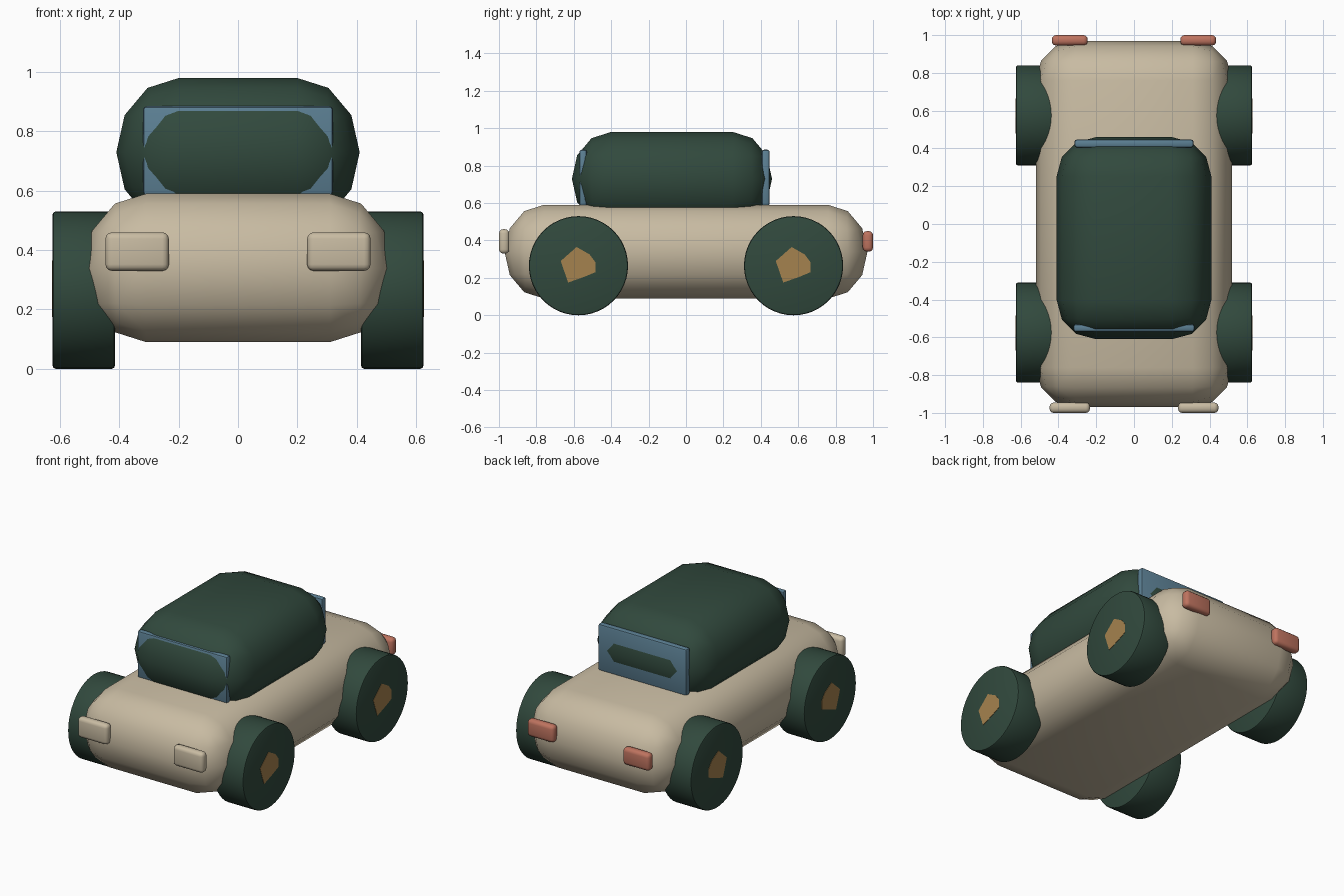
import bpy, bmesh, math
from mathutils import Matrix

if "Cube" in bpy.data.objects:
    bpy.data.objects.remove(bpy.data.objects["Cube"])


def material(name, rgb):
    m = bpy.data.materials.new(name)
    lin = [((c / 255 + 0.055) / 1.055) ** 2.4 for c in rgb]
    m.diffuse_color = (*lin, 1)
    m.use_nodes = True
    m.node_tree.nodes["Principled BSDF"].inputs["Base Color"].default_value = m.diffuse_color
    return m


BEIGE = material("beige paint", (200, 187, 162))
GREEN = material("dark green", (49, 73, 61))
BLUE = material("blue glass", (92, 128, 148))
RED = material("tail red", (190, 115, 95))
GOLD = material("hub gold", (165, 130, 78))


def finish(name, bm, mat, angle=40):
    bmesh.ops.recalc_face_normals(bm, faces=bm.faces[:])
    me = bpy.data.meshes.new(name)
    bm.to_mesh(me)
    bm.free()
    me.materials.append(mat)
    ob = bpy.data.objects.new(name, me)
    bpy.context.collection.objects.link(ob)
    bpy.ops.object.select_all(action='DESELECT')
    ob.select_set(True)
    bpy.context.view_layer.objects.active = ob
    bpy.ops.object.shade_smooth_by_angle(angle=math.radians(angle))
    return ob


def rounded_box(name, mat, lo, hi, radius, segments=3, z_stretch=1.0):
    """Box from lo to hi with rounded edges; z_stretch makes the rounding taller."""
    size = [b - a for a, b in zip(lo, hi)]
    mid = [(a + b) / 2 for a, b in zip(lo, hi)]
    bm = bmesh.new()
    bmesh.ops.create_cube(bm, size=1)
    bmesh.ops.scale(bm, verts=bm.verts, vec=(size[0], size[1], size[2] / z_stretch))
    bmesh.ops.bevel(bm, geom=bm.edges[:], offset=radius, segments=segments,
                    profile=0.5, affect='EDGES')
    bmesh.ops.scale(bm, verts=bm.verts, vec=(1, 1, z_stretch))
    bmesh.ops.translate(bm, verts=bm.verts, vec=mid)
    bmesh.ops.remove_doubles(bm, verts=bm.verts, dist=0.002)
    return finish(name, bm, mat)


def wheel(name, side, y):
    bm = bmesh.new()
    bmesh.ops.create_cone(bm, cap_ends=True, segments=48, radius1=0.265,
                          radius2=0.265, depth=0.21)
    rims = [e for e in bm.edges if any(len(f.verts) > 4 for f in e.link_faces)]
    bmesh.ops.bevel(bm, geom=rims, offset=0.01, segments=2, profile=0.5, affect='EDGES')
    bmesh.ops.rotate(bm, verts=bm.verts, matrix=Matrix.Rotation(math.pi / 2, 3, 'Y'))
    bmesh.ops.translate(bm, verts=bm.verts, vec=(side * 0.52, y, 0.265))
    finish(name, bm, GREEN)


def hub(name, side, y):
    # thin irregular plate on the outer wheel face
    outline = [(-0.095, 0.025), (-0.01, 0.1), (0.06, 0.06), (0.09, 0.02),
               (0.09, -0.035), (0.03, -0.06), (-0.055, -0.09)]
    bm = bmesh.new()
    face = bm.faces.new([bm.verts.new((side * 0.622, y + a, 0.265 + b)) for a, b in outline])
    ext = bmesh.ops.extrude_face_region(bm, geom=[face])
    moved = [v for v in ext['geom'] if isinstance(v, bmesh.types.BMVert)]
    bmesh.ops.translate(bm, verts=moved, vec=(side * 0.005, 0, 0))
    finish(name, bm, GOLD)


# Body and cabin
rounded_box("body", BEIGE, (-0.52, -0.97, 0.09), (0.52, 0.97, 0.59), 0.2095, 3, 0.25 / 0.21)
rounded_box("cabin", GREEN, (-0.41, -0.61, 0.48), (0.41, 0.46, 0.98), 0.2095, 3, 0.25 / 0.21)

# Window panes, mostly sunk into the cabin
rounded_box("front_window", BLUE, (-0.32, -0.57, 0.585), (0.32, -0.53, 0.885), 0.012, 2)
rounded_box("rear_window", BLUE, (-0.315, 0.405, 0.585), (0.315, 0.447, 0.885), 0.012, 2)

# Wheels, hubs and lamps
for side, s in (("left", -1), ("right", 1)):
    for end, y in (("front", -0.575), ("rear", 0.575)):
        wheel(f"{end}_{side}_wheel", s, y)
        hub(f"{end}_{side}_hub", s, y)
    x = 0.34 * s
    rounded_box(f"{side}_headlight", BEIGE, (x - 0.107, -1.0, 0.33), (x + 0.107, -0.945, 0.46), 0.022)
    rounded_box(f"{side}_tail_light", RED, (x - 0.095, 0.945, 0.34), (x + 0.095, 1.0, 0.45), 0.022)
